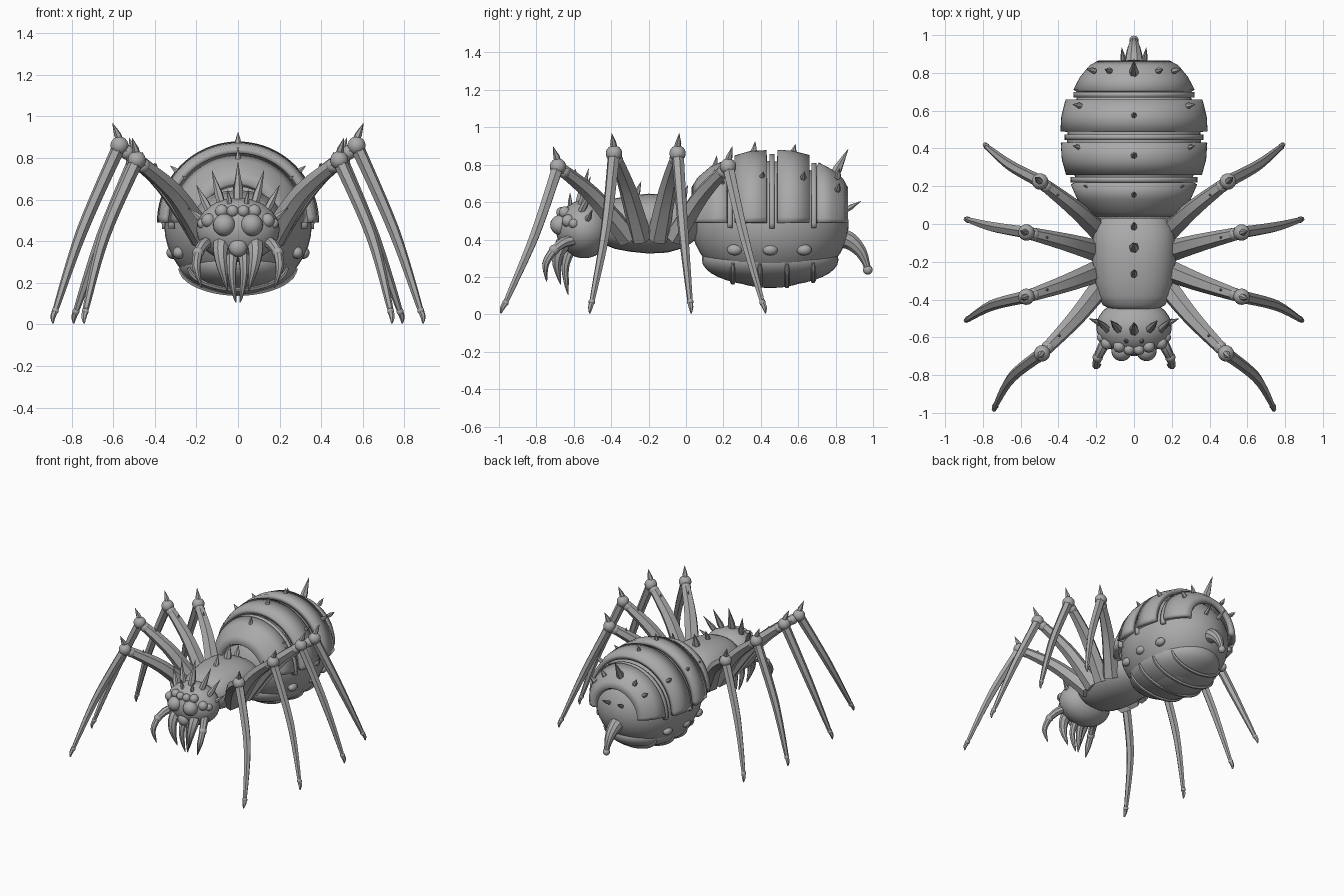
import bpy, bmesh, math
from mathutils import Vector, Matrix

if "Cube" in bpy.data.objects:
    bpy.data.objects.remove(bpy.data.objects["Cube"])

grey = bpy.data.materials.new("stone_grey")
grey.diffuse_color = (0.4, 0.4, 0.4, 1)
grey.use_nodes = True
grey.node_tree.nodes["Principled BSDF"].inputs["Base Color"].default_value = grey.diffuse_color


def finish(name, bm, mirror=False, angle=35, solid=0):
    bmesh.ops.recalc_face_normals(bm, faces=bm.faces)
    me = bpy.data.meshes.new(name)
    bm.to_mesh(me)
    bm.free()
    me.materials.append(grey)
    ob = bpy.data.objects.new(name, me)
    bpy.context.collection.objects.link(ob)
    bpy.ops.object.select_all(action='DESELECT')
    ob.select_set(True)
    bpy.context.view_layer.objects.active = ob
    bpy.ops.object.shade_smooth_by_angle(angle=math.radians(angle))
    if solid:
        m = ob.modifiers.new("thickness", 'SOLIDIFY')
        m.thickness, m.offset = solid, -1
    if mirror:
        ob.modifiers.new("mirror", 'MIRROR').use_mirror_merge = False
    return ob


def skin(bm, rings, closed=True, caps=True):
    vs = [[bm.verts.new(p) for p in r] for r in rings]
    n = len(vs[0])
    for a, b in zip(vs, vs[1:]):
        for i in range(n if closed else n - 1):
            j = (i + 1) % n
            bm.faces.new((a[i], a[j], b[j], b[i]))
    if caps:
        bm.faces.new(vs[0])
        bm.faces.new(vs[-1])


def tube(bm, pts, radii, sides=8, steps=5):
    """Tapered tube along a smooth path."""
    p = [Vector(q) for q in pts]
    path, rad = [], []
    for i in range(len(p) - 1):
        a, b = p[max(i - 1, 0)], p[min(i + 2, len(p) - 1)]
        for k in range(steps):
            t = k / steps
            path.append(0.5 * (2 * p[i] + (p[i + 1] - a) * t
                        + (2 * a - 5 * p[i] + 4 * p[i + 1] - b) * t * t
                        + (3 * p[i] - a - 3 * p[i + 1] + b) * t ** 3))
            rad.append(radii[i] * (1 - t) + radii[i + 1] * t)
    path.append(p[-1])
    rad.append(radii[-1])
    nrm = (p[len(p) // 2] - p[0]).cross(p[-1] - p[0])
    if nrm.length < 1e-5:
        nrm = (p[-1] - p[0]).orthogonal()
    rings = []
    for i, c in enumerate(path):
        t = (path[min(i + 1, len(path) - 1)] - path[max(i - 1, 0)]).normalized()
        u = (nrm - t * nrm.dot(t)).normalized()
        v = t.cross(u)
        rings.append([c + rad[i] * (math.cos(w) * u + math.sin(w) * v)
                      for w in (2 * math.pi * k / sides for k in range(sides))])
    skin(bm, rings)


def spike(bm, a, b, r, sides=6):
    a, b = Vector(a), Vector(b)
    tube(bm, [a, a.lerp(b, 0.3), b], [r * 0.8, r * 0.8, 0.001], sides, 1)


def ball(bm, c, r, seg=20):
    r = r if isinstance(r, tuple) else (r, r, r)
    bmesh.ops.create_uvsphere(bm, u_segments=seg, v_segments=seg // 2, radius=1,
                              matrix=Matrix.Translation(c) @ Matrix.Diagonal((*r, 1)))


# --- abdomen core
bm = bmesh.new()
ball(bm, (0, 0.45, 0.48), (0.355, 0.42, 0.34), 40)
finish("abdomen", bm)

# --- back plates and the thin strips between them: (y, radius) profiles
ZC = 0.49


def arc(y, r, lo=0, n=40):
    return [(r * math.cos(w), y, ZC + r * math.sin(w))
            for w in (math.radians(lo + (180 - 2 * lo) * k / n) for k in range(n + 1))]


plates = [[(0.03, 0.19), (0.06, 0.24), (0.13, 0.3), (0.21, 0.335)],
          [(0.26, 0.36), (0.34, 0.382), (0.43, 0.388)],
          [(0.49, 0.39), (0.57, 0.385), (0.66, 0.362)],
          [(0.71, 0.322), (0.78, 0.285), (0.84, 0.235), (0.865, 0.19)]]
for i, prof in enumerate(plates):
    bm = bmesh.new()
    skin(bm, [arc(y, r) for y, r in prof], False, False)
    finish(f"back_plate_{i + 1}", bm, solid=0.035)
for i, (y, r) in enumerate([(0.235, 0.335), (0.46, 0.367), (0.685, 0.32)]):
    bm = bmesh.new()
    skin(bm, [arc(y - 0.014, r, -5), arc(y + 0.014, r, -5)], False, False)
    finish(f"back_strip_{i + 1}", bm, solid=0.03)

# --- belly plate with cross ribs
bm = bmesh.new()
ball(bm, (0, 0.45, 0.29), (0.285, 0.365, 0.14), 36)
bmesh.ops.delete(bm, geom=[v for v in bm.verts if v.co.z > 0.291], context='VERTS')
rim = [v for v in bm.verts if v.co.z > 0.285]
ret = bmesh.ops.extrude_edge_only(bm, edges=[e for e in bm.edges if e.is_boundary])
for v in ret['geom']:
    if isinstance(v, bmesh.types.BMVert):
        v.co = (v.co.x * 0.97, 0.45 + (v.co.y - 0.45) * 0.99, 0.325)
finish("belly_plate", bm, solid=0.02)
bm = bmesh.new()
for y in (0.25, 0.395, 0.54, 0.68):
    k = math.sqrt(1 - ((y - 0.45) / 0.365) ** 2)
    tube(bm, [(0.288 * k * math.cos(w), y, 0.29 - 0.142 * k * math.sin(w))
              for w in (math.radians(8 + 164 * j / 10) for j in range(11))],
         [0.008] + [0.014] * 9 + [0.008], 6, 2)
finish("belly_ribs", bm)

# --- side bumps on the abdomen
bm = bmesh.new()
for y, x in ((0.26, 0.285), (0.45, 0.315), (0.63, 0.285)):
    ball(bm, (x, y, 0.345), (0.03, 0.042, 0.03), 14)
finish("side_bumps", bm, True)

# --- abdomen thorns
bm = bmesh.new()
spike(bm, (0, 0.15, 0.76), (0, 0.165, 0.85), 0.022)
spike(bm, (0, 0.36, 0.85), (0, 0.37, 0.925), 0.022)
spike(bm, (0, 0.57, 0.85), (0, 0.585, 0.91), 0.022)
spike(bm, (0, 0.785, 0.73), (0, 0.868, 0.885), 0.032)
finish("abdomen_top_thorns", bm)
bm = bmesh.new()
for y, r, w in ((0.35, 0.375, 40), (0.57, 0.375, 40), (0.77, 0.28, 40), (0.77, 0.28, 62), (0.15, 0.3, 40)):
    d = Vector((math.cos(math.radians(w)), 0.15, math.sin(math.radians(w))))
    c = Vector((0, y, ZC)) + d * r
    spike(bm, c - d * 0.01, c + d * 0.05, 0.02)
spike(bm, (0.055, 0.86, 0.56), (0.065, 0.935, 0.605), 0.018)
finish("abdomen_side_thorns", bm, True)

# --- tail stinger
bm = bmesh.new()
tube(bm, [(0, 0.8, 0.41), (0, 0.87, 0.395), (0, 0.93, 0.34), (0, 0.96, 0.28), (0, 0.97, 0.245)],
     [0.06, 0.05, 0.035, 0.022, 0.018], 10)
ball(bm, (0, 0.972, 0.238), 0.026, 14)
finish("tail", bm)

# --- thorax: (y, half width, centre z, half height)
bm = bmesh.new()
skin(bm, [[(rx * math.copysign(abs(math.cos(w)) ** 0.85, math.cos(w)), y, z + rz * math.sin(w))
           for w in (2 * math.pi * k / 28 for k in range(28))]
          for y, rx, z, rz in ((-0.46, 0.1, 0.48, 0.08), (-0.43, 0.165, 0.485, 0.115), (-0.38, 0.19, 0.485, 0.135),
                               (-0.3, 0.208, 0.485, 0.15), (-0.2, 0.22, 0.485, 0.16), (-0.1, 0.22, 0.485, 0.155),
                               (-0.03, 0.21, 0.485, 0.135), (0.02, 0.18, 0.485, 0.11), (0.06, 0.13, 0.485, 0.08))])
finish("thorax", bm, angle=50)
bm = bmesh.new()
for y, z, h, r in ((-0.27, 0.63, 0.08, 0.022), (-0.13, 0.63, 0.11, 0.032), (-0.02, 0.61, 0.08, 0.022)):
    spike(bm, (0, y, z), (0, y + 0.03, z + h), r)
finish("thorax_thorns", bm)

# --- head
bm = bmesh.new()
ball(bm, (0, -0.545, 0.455), (0.2, 0.15, 0.155), 32)
finish("head", bm)
bm = bmesh.new()
spike(bm, (0, -0.57, 0.59), (0, -0.52, 0.78), 0.03)
finish("head_crest_thorn", bm)
bm = bmesh.new()
for a, b, r in (((0.08, -0.56, 0.58), (0.125, -0.51, 0.74), 0.026),
                ((0.14, -0.56, 0.55), (0.2, -0.5, 0.67), 0.024),
                ((0.17, -0.53, 0.5), (0.24, -0.5, 0.56), 0.02),
                ((0.04, -0.62, 0.58), (0.05, -0.62, 0.65), 0.015)):
    spike(bm, a, b, r)
finish("head_thorns", bm, True)

# --- eyes
bm = bmesh.new()
for c, r in (((0.066, -0.672, 0.478), 0.054), ((0.026, -0.665, 0.545), 0.029), ((0.078, -0.648, 0.545), 0.032),
             ((0.142, -0.63, 0.5), 0.034), ((0.17, -0.6, 0.485), 0.026)):
    ball(bm, c, r)
finish("eyes", bm, True)

# --- jaws, fangs and feelers
bm = bmesh.new()
ball(bm, (0, -0.665, 0.37), (0.045, 0.035, 0.045), 16)
finish("mouth", bm)
bm = bmesh.new()
tube(bm, [(0.075, -0.62, 0.41), (0.085, -0.67, 0.35), (0.075, -0.69, 0.27), (0.05, -0.67, 0.16)],
     [0.045, 0.036, 0.026, 0.002], 8)
tube(bm, [(0.025, -0.62, 0.34), (0.03, -0.645, 0.26), (0.022, -0.64, 0.17), (0.01, -0.63, 0.105)],
     [0.028, 0.022, 0.014, 0.002], 8)
finish("fangs", bm, True)
bm = bmesh.new()
tube(bm, [(0.13, -0.58, 0.4), (0.165, -0.65, 0.385), (0.19, -0.7, 0.35)], [0.03, 0.028, 0.024], 8)
ball(bm, (0.192, -0.705, 0.345), 0.028, 12)
tube(bm, [(0.192, -0.705, 0.345), (0.2, -0.75, 0.27), (0.175, -0.745, 0.175)], [0.024, 0.02, 0.002], 8)
finish("feelers", bm, True)

# --- legs: hip, knee, shin middle, foot
legs = [((0.16, -0.31, 0.41), (0.487, -0.685, 0.79), (0.645, -0.81, 0.42), (0.74, -0.99, 0.005)),
        ((0.17, -0.24, 0.41), (0.57, -0.385, 0.86), (0.75, -0.43, 0.45), (0.89, -0.515, 0.005)),
        ((0.17, -0.15, 0.41), (0.57, -0.045, 0.86), (0.75, -0.015, 0.45), (0.89, 0.028, 0.005)),
        ((0.16, -0.06, 0.41), (0.497, 0.225, 0.79), (0.655, 0.31, 0.42), (0.79, 0.425, 0.005))]
for i, (h, k, m, f) in enumerate(legs):
    h, k, m, f = map(Vector, (h, k, m, f))
    mid = h.lerp(k, 0.5) + Vector((-0.015, 0, 0.035))
    bm = bmesh.new()
    tube(bm, [h, mid, k], [0.062, 0.047, 0.03], 6, 6)
    for t in (0.35, 0.55, 0.75):                       # small thorns on the thigh
        c = h.lerp(k, t) + Vector((-0.01, 0, 0.06))
        spike(bm, c, c + Vector((0, 0, 0.022)), 0.009, 5)
    finish(f"thigh_{i + 1}", bm, True)
    bm = bmesh.new()
    ball(bm, k, 0.044, 18)
    ball(bm, k.lerp(mid, 0.17), 0.036, 14)
    out = (k - h) * Vector((1, 1, 0))
    spike(bm, k + Vector((0, 0, 0.03)), k + out.normalized() * 0.035 + Vector((0, 0, 0.108)), 0.022)
    finish(f"knee_{i + 1}", bm, True)
    bm = bmesh.new()
    ankle = m.lerp(f, 0.86) + Vector((0.008, 0, 0))
    tube(bm, [k, m, ankle], [0.034, 0.028, 0.014], 6, 6)
    ball(bm, ankle, 0.018, 10)
    tube(bm, [ankle, ankle.lerp(f, 0.5) + out.normalized() * 0.006, f], [0.016, 0.013, 0.003], 6, 3)
    finish(f"shin_{i + 1}", bm, True)
